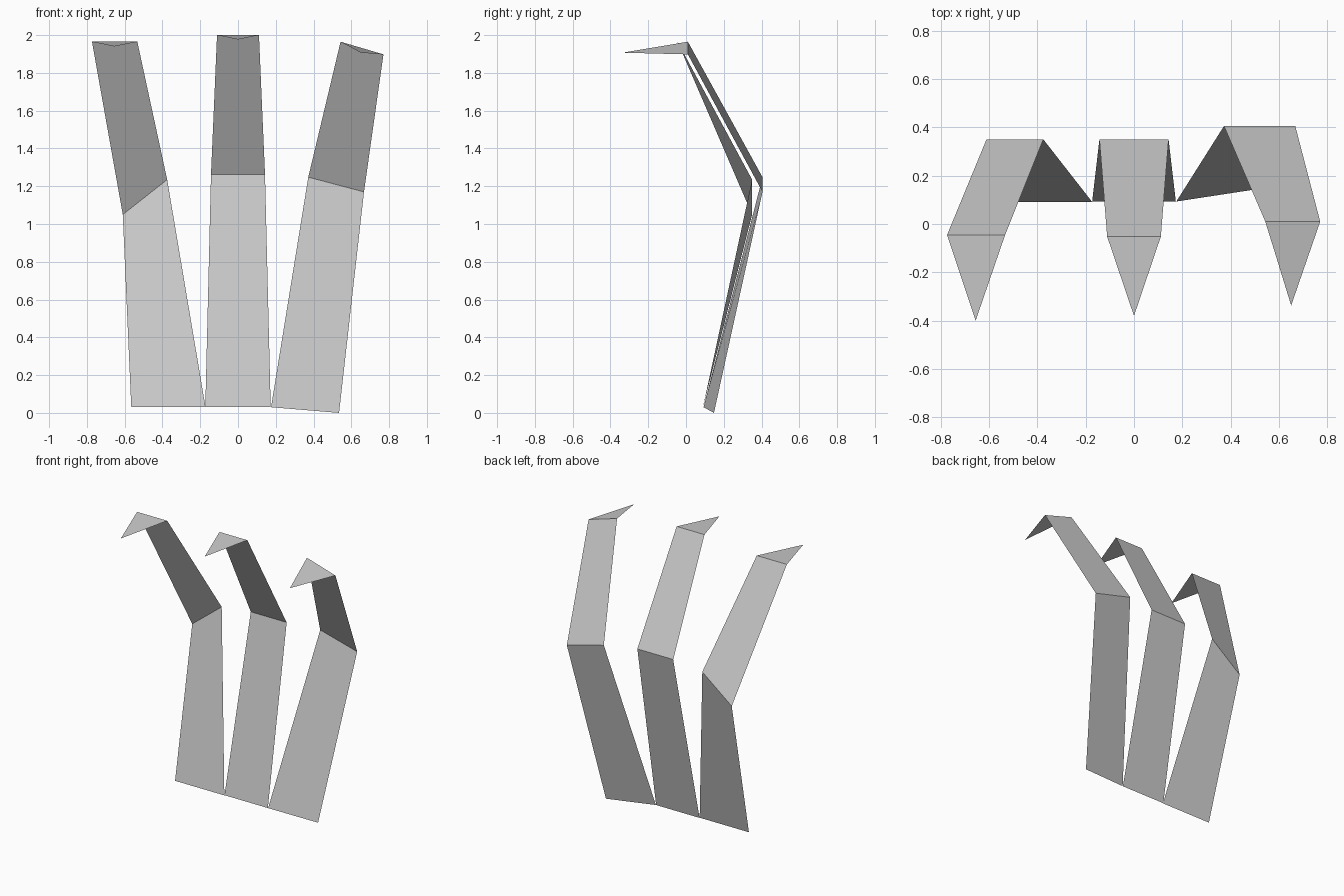
import bpy
import bmesh

if "Cube" in bpy.data.objects:
    bpy.data.objects.remove(bpy.data.objects["Cube"])


def blade(name, rungs, tip):
    """Thin folded sheet: pairs of edge points going up, closed by a pointed tip."""
    bm = bmesh.new()
    rows = [[bm.verts.new(p) for p in rung] for rung in rungs]
    for (a, b), (c, d) in zip(rows, rows[1:]):
        bm.faces.new((a, b, d, c))
    left, right = rows[-1]
    bm.faces.new((left, right, bm.verts.new(tip)))
    mesh = bpy.data.meshes.new(name)
    bm.to_mesh(mesh)
    bm.free()
    obj = bpy.data.objects.new(name, mesh)
    bpy.context.collection.objects.link(obj)
    return obj


# Left blade: base, knee, top edge, drooping tip
blade("left_blade",
      [((-0.565, 0.09, 0.03), (-0.172, 0.09, 0.03)),
       ((-0.61, 0.35, 1.05), (-0.375, 0.35, 1.235)),
       ((-0.773, -0.045, 1.965), (-0.533, -0.045, 1.965))],
      (-0.655, -0.40, 1.94))

# Centre blade: symmetric, so each rung is a half width at a depth and height
blade("centre_blade",
      [((-w, y, z), (w, y, z)) for w, y, z in
       [(0.173, 0.093, 0.03), (0.143, 0.35, 1.262), (0.111, -0.052, 2.0)]],
      (0, -0.38, 1.977))

# Right blade: slightly twisted outward
blade("right_blade",
      [((0.175, 0.093, 0.03), (0.535, 0.148, 0.0)),
       ((0.372, 0.405, 1.248), (0.667, 0.405, 1.17)),
       ((0.543, 0.01, 1.965), (0.77, 0.01, 1.898))],
      (0.65, -0.337, 1.907))
